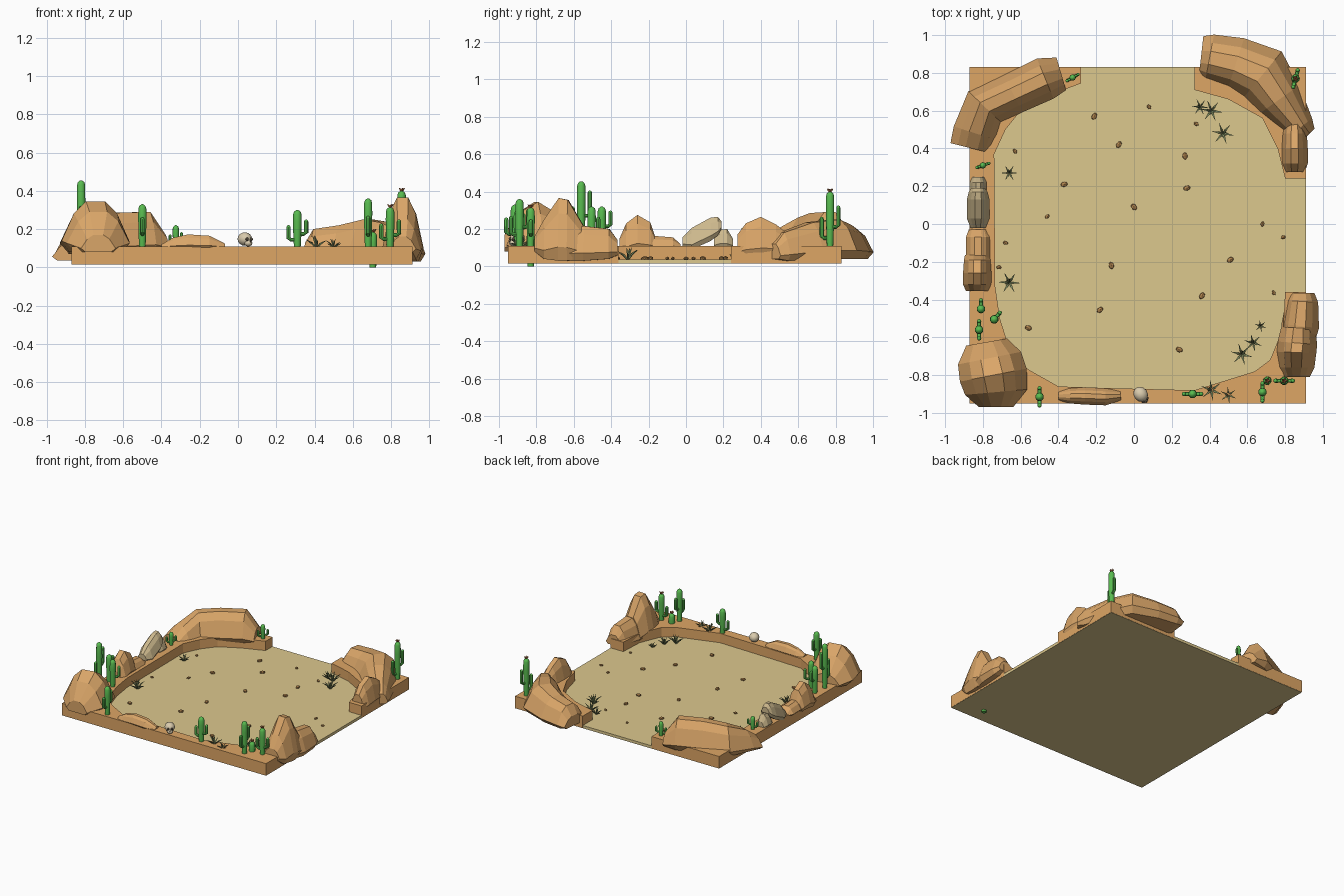
import bpy, bmesh, math, random
from mathutils import Vector, Matrix

random.seed(4)

def mat(name, r, g, b):
    m = bpy.data.materials.new(name)
    m.diffuse_color = (r, g, b, 1)
    return m

SAND = mat("sand", .72, .58, .27)
CLAY = mat("clay", .73, .38, .13)
ROCK = mat("rock", .70, .38, .14)
PALE = mat("pale_rock", .62, .49, .27)
GREEN = mat("cactus_green", .10, .50, .08)
GRASS = mat("dry_grass", .22, .27, .12)
BONE = mat("bone", .70, .60, .42)
DARK = mat("dark", .08, .06, .04)
FLOWER = mat("flower", .45, .16, .06)
PEBBLE = mat("pebble", .45, .24, .08)

def finish(name, bm, m, smooth=False):
    bmesh.ops.recalc_face_normals(bm, faces=bm.faces)
    me = bpy.data.meshes.new(name)
    bm.to_mesh(me)
    bm.free()
    me.materials.append(m)
    ob = bpy.data.objects.new(name, me)
    bpy.context.collection.objects.link(ob)
    if smooth:
        bpy.ops.object.select_all(action='DESELECT')
        ob.select_set(True)
        bpy.context.view_layer.objects.active = ob
        bpy.ops.object.shade_smooth_by_angle(angle=math.radians(40))
    return ob

def loft(bm, rings):
    vs = [[bm.verts.new(p) for p in r] for r in rings]
    n = len(vs[0])
    for a, b in zip(vs, vs[1:]):
        for i in range(n):
            bm.faces.new((a[i], a[(i + 1) % n], b[(i + 1) % n], b[i]))
    bm.faces.new(vs[0])
    bm.faces.new(vs[-1])

def prism(name, pts, z0, z1, m):
    bm = bmesh.new()
    loft(bm, [[(x, y, z) for x, y in pts] for z in (z0, z1)])
    return finish(name, bm, m)

# Faceted boulder: stations of (x, y, half width, bottom z, top z) along a path
SECTION = [(-.75, 0), (-1, .22), (-.64, .76), (-.28, 1), (.28, 1), (.64, .76), (1, .22), (.75, 0)]

def rock(name, st, m=ROCK):
    bm, rings = bmesh.new(), []
    for i, (x, y, w, z0, z1) in enumerate(st):
        a, b = st[max(i - 1, 0)], st[min(i + 1, len(st) - 1)]
        t = Vector((b[0] - a[0], b[1] - a[1])).normalized()
        rings.append([(x - t.y * w * u, y + t.x * w * u, z0 + (z1 - z0) * v) for u, v in SECTION])
    loft(bm, rings)
    return finish(name, bm, m)

# Round tube in the vertical plane at angle a; path of (outward, height, radius)
def tube(bm, base, a, path, n=10):
    d, up = Vector((math.cos(a), math.sin(a), 0)), Vector((0, 0, 1))
    side, rings = d.cross(up), []
    for i, (o, h, r) in enumerate(path):
        p, q = path[max(i - 1, 0)], path[min(i + 1, len(path) - 1)]
        t = (d * (q[0] - p[0]) + up * (q[1] - p[1])).normalized()
        nrm = t.cross(side)
        c = Vector(base) + d * o + up * h
        rings.append([c + (nrm * math.cos(k * math.tau / n) + side * math.sin(k * math.tau / n)) * r
                      for k in range(n)])
    loft(bm, rings)

# Sand floor and raised clay banks
prism("sand_floor", [(-.87, -.95), (.91, -.95), (.91, .83), (-.87, .83)], .014, .036, SAND)
prism("clay_bank_long", [(-.28, .831), (-.871, .831), (-.871, -.951), (.911, -.951), (.911, -.36),
      (.80, -.36), (.79, -.55), (.72, -.72), (.64, -.78), (.32, -.88), (-.1, -.87), (-.40, -.86),
      (-.56, -.77), (-.65, -.69), (-.71, -.5), (-.735, -.33), (-.74, .37), (-.68, .5), (-.6, .6),
      (-.45, .68), (-.28, .745)], .016, .11, CLAY)
prism("clay_bank_corner", [(.32, .831), (.911, .831), (.911, .24), (.80, .24), (.76, .40),
      (.68, .56), (.5, .66), (.32, .71)], .016, .11, CLAY)

# Boulders
rock("rock_front_left", [(-.78, -.625, .11, .09, .18), (-.765, -.71, .17, .08, .29),
     (-.745, -.80, .18, .08, .345), (-.73, -.89, .165, .08, .29), (-.73, -.97, .09, .08, .17)])
rock("rock_back_left", [(-.86, .40, .115, .035, .13), (-.84, .48, .12, .045, .19),
     (-.79, .62, .12, .05, .26), (-.64, .69, .11, .06, .285), (-.47, .77, .115, .07, .29),
     (-.385, .795, .09, .08, .17)])
rock("rock_back_right", [(.355, .885, .11, .05, .13), (.40, .88, .125, .04, .20), (.54, .85, .14, .04, .22),
     (.68, .79, .16, .04, .25), (.77, .66, .13, .04, .235), (.88, .51, .08, .03, .18),
     (.92, .47, .05, .04, .12)])
rock("rock_back_right_small", [(.85, .275, .055, .05, .17), (.85, .32, .07, .05, .23),
     (.85, .40, .07, .05, .265), (.85, .48, .065, .06, .225), (.85, .55, .05, .07, .17)])
rock("rock_front_right_tall", [(.86, -.81, .07, .08, .16), (.86, -.76, .095, .04, .25),
     (.86, -.68, .105, .03, .365), (.865, -.63, .105, .03, .355), (.87, -.55, .09, .04, .22)])
rock("rock_front_right_low", [(.865, -.62, .09, .03, .21), (.88, -.54, .10, .03, .215),
     (.89, -.41, .085, .04, .20), (.89, -.365, .065, .06, .14)])
rock("rock_left_tall", [(-.83, -.355, .06, .09, .15), (-.83, -.32, .075, .07, .23),
     (-.83, -.26, .075, .08, .275), (-.83, -.19, .07, .08, .235), (-.83, -.165, .065, .09, .16)])
rock("rock_left_low", [(-.825, -.20, .065, .09, .165), (-.825, -.07, .065, .09, .155),
     (-.825, -.03, .05, .10, .12)])
rock("pale_rock_leaning", [(-.825, -.02, .04, .11, .155), (-.825, .03, .06, .09, .205),
     (-.825, .13, .06, .135, .26), (-.825, .17, .05, .165, .265), (-.825, .19, .035, .20, .24)], PALE)
rock("pale_rock_small", [(-.825, .15, .035, .10, .16), (-.825, .18, .045, .10, .195),
     (-.825, .22, .045, .10, .20), (-.825, .25, .03, .10, .15)], PALE)
rock("rock_front_flat", [(-.40, -.91, .025, .10, .12), (-.34, -.91, .04, .10, .155),
     (-.26, -.91, .046, .10, .172), (-.15, -.915, .045, .10, .165), (-.07, -.91, .025, .10, .125)])

# Cacti: x, y, base z, top z, arm angle in degrees, arm tip height fractions, flower
CACTI = [(-.82, -.56, .10, .455, 90, (.86, .62), 0), (-.74, -.505, .10, .32, 50, (.75, 0), 0),
         (-.81, -.45, .10, .32, 90, (.9, 0), 0), (-.80, .31, .10, .21, 20, (.8, .65), 0),
         (-.325, .775, .10, .22, 30, (.7, .6), 0), (-.50, -.915, .10, .33, 90, (.8, .7), 0),
         (.31, -.90, .10, .30, 0, (.75, .6), 0), (.68, -.89, .10, .36, 90, (.8, .65), 0),
         (.705, -.83, .0, .185, 45, (0, 0), 1), (.795, -.83, .10, .315, 0, (.7, .6), 1),
         (.855, .77, .10, .40, 75, (.75, .55), 1)]
for i, (x, y, z0, z1, ang, tips, bloom) in enumerate(CACTI):
    bm, H, a = bmesh.new(), z1 - z0, math.radians(ang)
    r = .023 if H > .15 else .017
    tube(bm, (x, y, z0), a, [(0, 0, r * .75), (0, H * .3, r * .9), (0, H * .7, r), (0, H - r, r * .95),
                            (0, H - r * .4, r * .75), (0, H, r * .2)])
    for k, tip in enumerate(tips):
        if tip:
            h, q, o = H * (tip - .38), r * .5, r * 2
            tube(bm, (x, y, z0), a + k * math.pi,
                 [(0, h, q * .9), (o * .7, h, q * .9), (o, h + q * .8, q), (o, H * tip - q, q),
                  (o, H * tip - q * .3, q * .7), (o, H * tip, q * .2)], 8)
    finish(f"cactus_{i}", bm, GREEN, True)
    if bloom:
        bm = bmesh.new()
        for k in range(5):
            tube(bm, (x, y, z1 - .003), k * math.tau / 5,
                 [(0, 0, .004), (.008, .010, .006), (.017, .018, .001)], 4)
        finish(f"flower_{i}", bm, FLOWER)

# Spiky grass tufts: x, y, ground z, size
TUFTS = [(-.66, .27, .036, .045), (-.66, -.31, .036, .06), (.35, .62, .036, .045), (.41, .60, .036, .06),
         (.47, .48, .036, .06), (.57, -.69, .036, .06), (.63, -.63, .036, .05), (.67, -.54, .036, .035),
         (.41, -.88, .10, .06), (.50, -.905, .10, .045)]
for i, (x, y, z, s) in enumerate(TUFTS):
    bm = bmesh.new()
    for k in range(9):
        lean = s * (.95 if k < 6 else .35)
        rise = s * (random.uniform(.55, .95) if k < 6 else 1.15)
        tube(bm, (x, y, z - .003), k * math.tau / 6 + (k > 5) * .5 + i,
             [(0, 0, s * .06), (lean * .45, rise * .65, s * .10), (lean, rise, .0008)], 3)
    finish(f"grass_tuft_{i}", bm, GRASS)

# Pebbles scattered on the sand
PEBBLES = [(-.21, .57), (.08, .62), (-.08, .42), (.27, .36), (.33, .53), (.28, .19), (-.37, .21),
           (-.46, .04), (0, .09), (-.12, -.22), (-.18, -.455), (.36, -.38), (.51, -.19), (.68, 0),
           (.79, -.07), (.74, -.365), (.24, -.665), (-.56, -.55), (-.63, .385), (-.68, -.10), (-.715, -.23)]
for i, (x, y) in enumerate(PEBBLES):
    bm, s = bmesh.new(), (.021 if abs(x) < .6 and (i not in (1, 4, 7)) else .015)
    bmesh.ops.create_icosphere(bm, subdivisions=1, radius=s, matrix=Matrix.Translation((x, y, .043))
                               @ Matrix.Rotation(random.uniform(0, 3), 4, 'Z')
                               @ Matrix.Diagonal((1, .72, .6, 1)))
    finish(f"pebble_{i}", bm, PEBBLE)

# Skull looking towards the front right
head = Matrix.Translation((.038, -.905, .145)) @ Matrix.Rotation(math.radians(38), 4, 'Z')

def skull_part(name, loc, scale, m):
    bm = bmesh.new()
    bmesh.ops.create_uvsphere(bm, u_segments=12, v_segments=8, radius=1,
                              matrix=head @ Matrix.Translation(loc) @ Matrix.Diagonal((*scale, 1)))
    finish(name, bm, m, True)

skull_part("skull_cranium", (0, .004, .003), (.037, .042, .035), BONE)
skull_part("skull_jaw", (0, -.026, -.018), (.021, .022, .018), BONE)
for s in (-1, 1):
    skull_part("skull_eye_socket", (s * .014, -.034, .002), (.009, .007, .009), DARK)
skull_part("skull_nose", (0, -.045, -.010), (.004, .005, .005), DARK)
